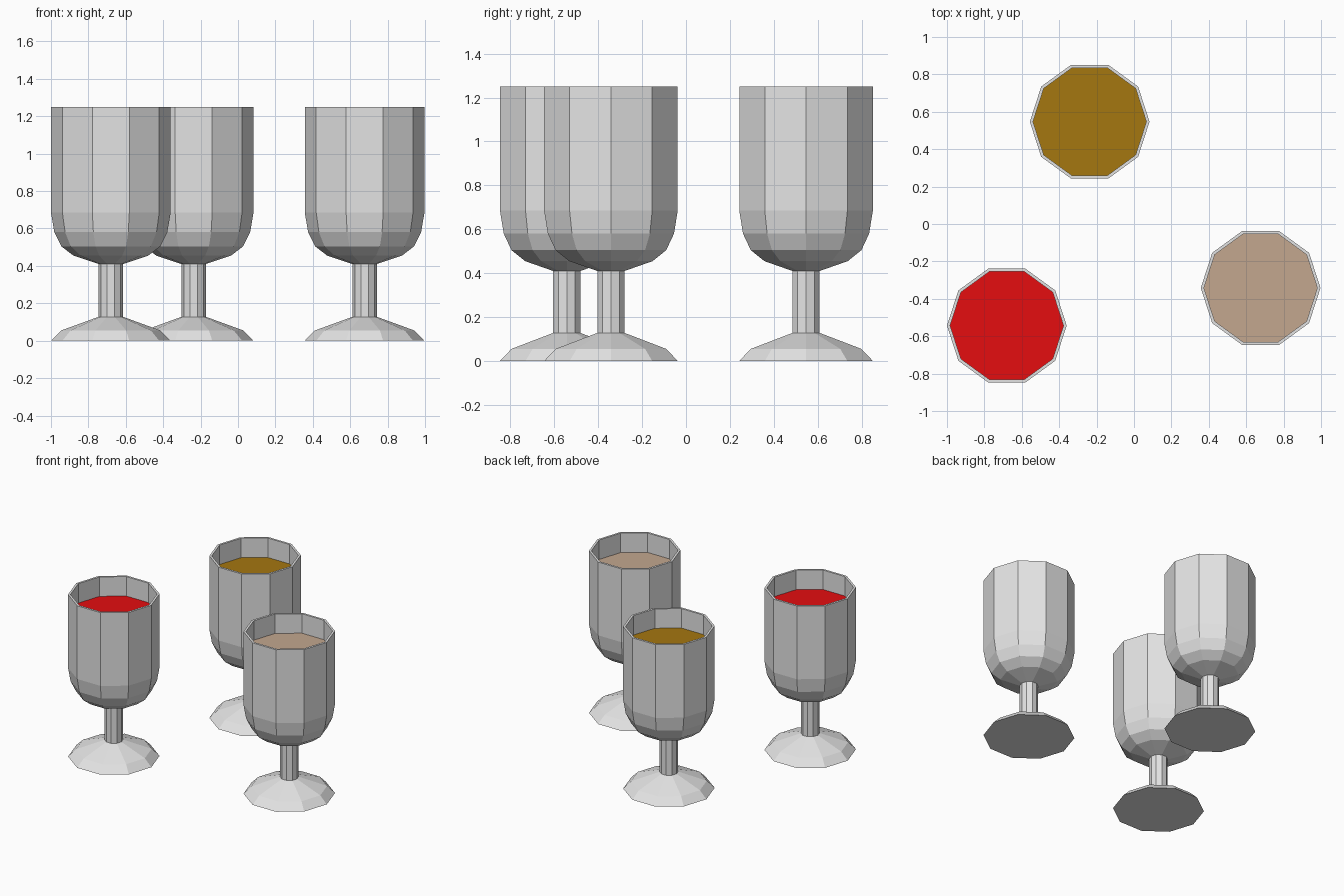
import bpy, bmesh, math

if "Cube" in bpy.data.objects:
    bpy.data.objects.remove(bpy.data.objects["Cube"])

SIDES = 10


def material(name, rgb):
    m = bpy.data.materials.new(name)
    m.diffuse_color = (*rgb, 1)
    m.use_nodes = True
    m.node_tree.nodes["Principled BSDF"].inputs["Base Color"].default_value = m.diffuse_color
    return m


def lathe(name, profile, mat, location):
    """Ten-sided flat-shaded turning of (radius, z) points; radius 0 closes a cap."""
    bm = bmesh.new()
    rings = []
    for r, z in profile:
        count = SIDES if r > 0 else 1
        rings.append([bm.verts.new((r * math.cos(2 * math.pi * i / SIDES),
                                    r * math.sin(2 * math.pi * i / SIDES), z))
                      for i in range(count)])
    for a, b in zip(rings, rings[1:]):
        for i in range(SIDES):
            j = (i + 1) % SIDES
            if len(a) == 1:
                bm.faces.new((a[0], b[j], b[i]))
            elif len(b) == 1:
                bm.faces.new((a[i], a[j], b[0]))
            else:
                bm.faces.new((a[i], a[j], b[j], b[i]))
    mesh = bpy.data.meshes.new(name)
    bm.to_mesh(mesh)
    bm.free()
    mesh.materials.append(mat)
    obj = bpy.data.objects.new(name, mesh)
    obj.location = location
    bpy.context.collection.objects.link(obj)
    return obj


# Foot, stem, bowl outside, rim, then bowl inside
GOBLET = [(0, 0), (0.32, 0), (0.265, 0.055), (0.065, 0.128), (0.065, 0.41),
          (0.20, 0.455), (0.265, 0.505), (0.302, 0.58), (0.32, 0.685),
          (0.32, 1.25), (0.303, 1.25), (0.303, 0.69), (0.285, 0.59),
          (0.25, 0.52), (0.185, 0.47), (0, 0.43)]
LIQUID_Z = 1.10

metal = material("light grey metal", (0.775, 0.775, 0.775))
drinks = [
    ("red", (-0.68, -0.543, 0), (0.78, 0.004, 0.005)),
    ("gold", (-0.237, 0.547, 0), (0.376, 0.184, 0.005)),
    ("tan", (0.677, -0.342, 0), (0.546, 0.386, 0.275)),
]

# Three goblets, each filled with its own drink
for colour, place, rgb in drinks:
    lathe("goblet_" + colour, GOBLET, metal, place)
    lathe("drink_" + colour, [(0.303, LIQUID_Z), (0, LIQUID_Z)],
          material(colour + " drink", rgb), place)
